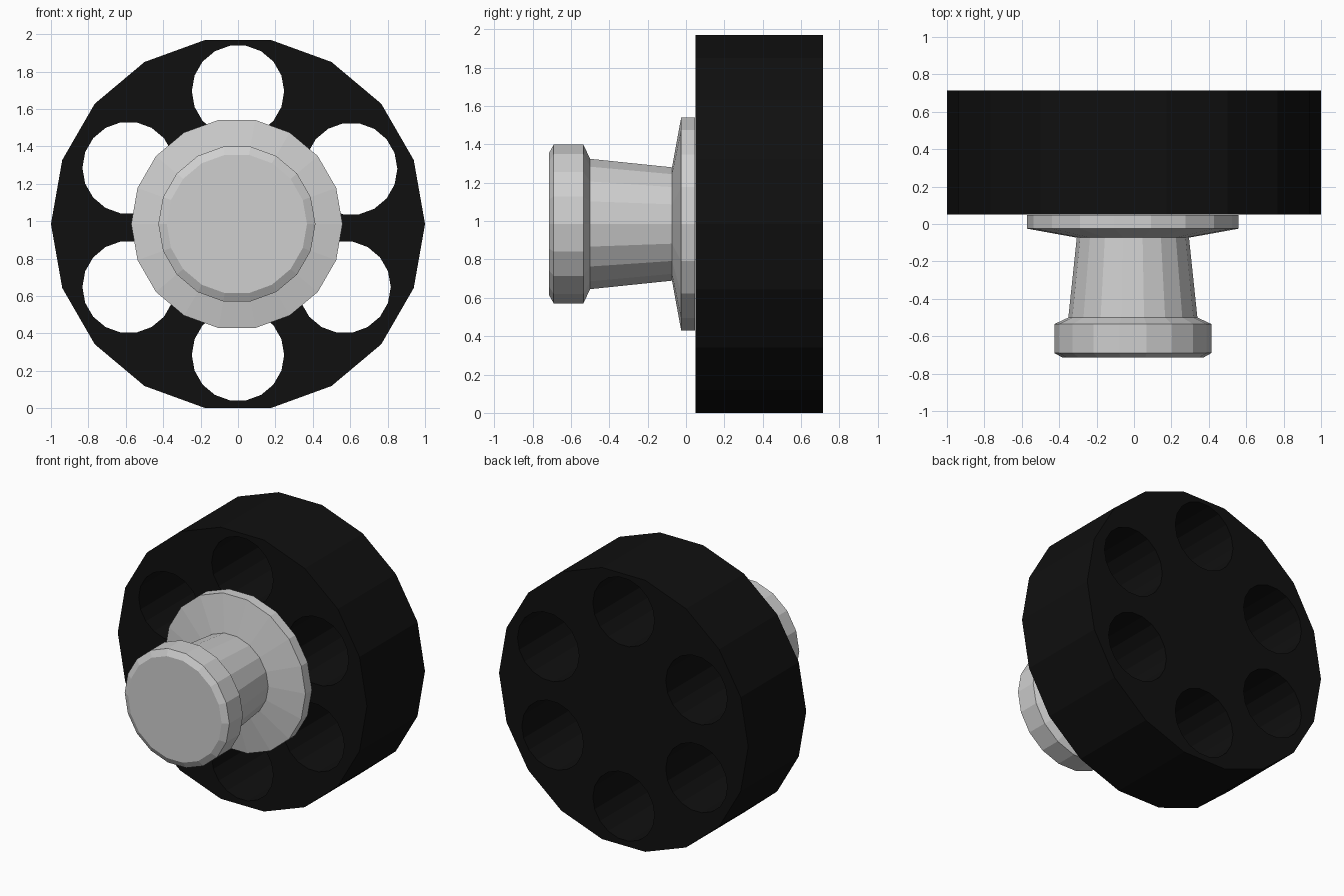
import bpy, bmesh, math

cube = bpy.data.objects.get("Cube")
if cube:
    bpy.data.objects.remove(cube, do_unlink=True)

SIDES = 18
CENTRE_Z = 0.985


def make_material(name, value, roughness):
    mat = bpy.data.materials.new(name)
    mat.use_nodes = True
    colour = (value, value, value, 1)
    mat.diffuse_color = colour
    bsdf = mat.node_tree.nodes["Principled BSDF"]
    bsdf.inputs["Base Color"].default_value = colour
    bsdf.inputs["Roughness"].default_value = roughness
    return mat


black = make_material("black", 0.005, 0.6)
silver = make_material("silver grey", 0.62, 0.5)


def ring(cx, cy, radius):
    """Points of a regular polygon."""
    return [(cx + radius * math.cos(math.tau * i / SIDES),
             cy + radius * math.sin(math.tau * i / SIDES)) for i in range(SIDES)]


def drilled_drum(name, radius, holes, hole_radius, front, back, mat):
    """Extruded disc outline with round through holes."""
    curve = bpy.data.curves.new(name, "CURVE")
    curve.dimensions = "2D"
    curve.fill_mode = "BOTH"
    curve.extrude = (back - front) / 2
    outlines = [ring(0, 0, radius)] + [ring(x, y, hole_radius) for x, y in holes]
    for points in outlines:
        spline = curve.splines.new("POLY")
        spline.points.add(len(points) - 1)
        for point, (x, y) in zip(spline.points, points):
            point.co = (x, y, 0, 1)
        spline.use_cyclic_u = True
    curve.materials.append(mat)
    obj = bpy.data.objects.new(name, curve)
    bpy.context.collection.objects.link(obj)
    obj.rotation_euler.x = math.pi / 2
    obj.location = (0, (front + back) / 2, CENTRE_Z)
    bpy.ops.object.select_all(action="DESELECT")
    obj.select_set(True)
    bpy.context.view_layer.objects.active = obj
    bpy.ops.object.convert(target="MESH")
    bpy.ops.object.shade_flat()


def turned(name, profile, mat):
    """Closed turned part along y from (radius, y) pairs."""
    bm = bmesh.new()
    rings = [[bm.verts.new((x, y, z)) for x, z in ring(0, 0, r)] for r, y in profile]
    for a, b in zip(rings, rings[1:]):
        for i in range(SIDES):
            j = (i + 1) % SIDES
            bm.faces.new((a[i], a[j], b[j], b[i]))
    bm.faces.new(rings[0])
    bm.faces.new(rings[-1])
    bmesh.ops.recalc_face_normals(bm, faces=bm.faces)
    mesh = bpy.data.meshes.new(name)
    bm.to_mesh(mesh)
    bm.free()
    mesh.materials.append(mat)
    obj = bpy.data.objects.new(name, mesh)
    obj.location = (-0.006, 0, CENTRE_Z)
    bpy.context.collection.objects.link(obj)


# Thick drum with six through holes
holes = [(0, 0.71), (0, -0.70), (0.605, 0.295), (-0.585, 0.30),
         (0.57, -0.337), (-0.585, -0.337)]
drilled_drum("drum", 1.0, holes, 0.247, 0.05, 0.715, black)

# Flange, tapered stem and chamfered knob in one turned piece
turned("knob_and_flange", [
    (0.565, 0.048), (0.565, -0.025), (0.30, -0.073),
    (0.345, -0.50), (0.42, -0.535), (0.42, -0.69), (0.375, -0.715),
], silver)
